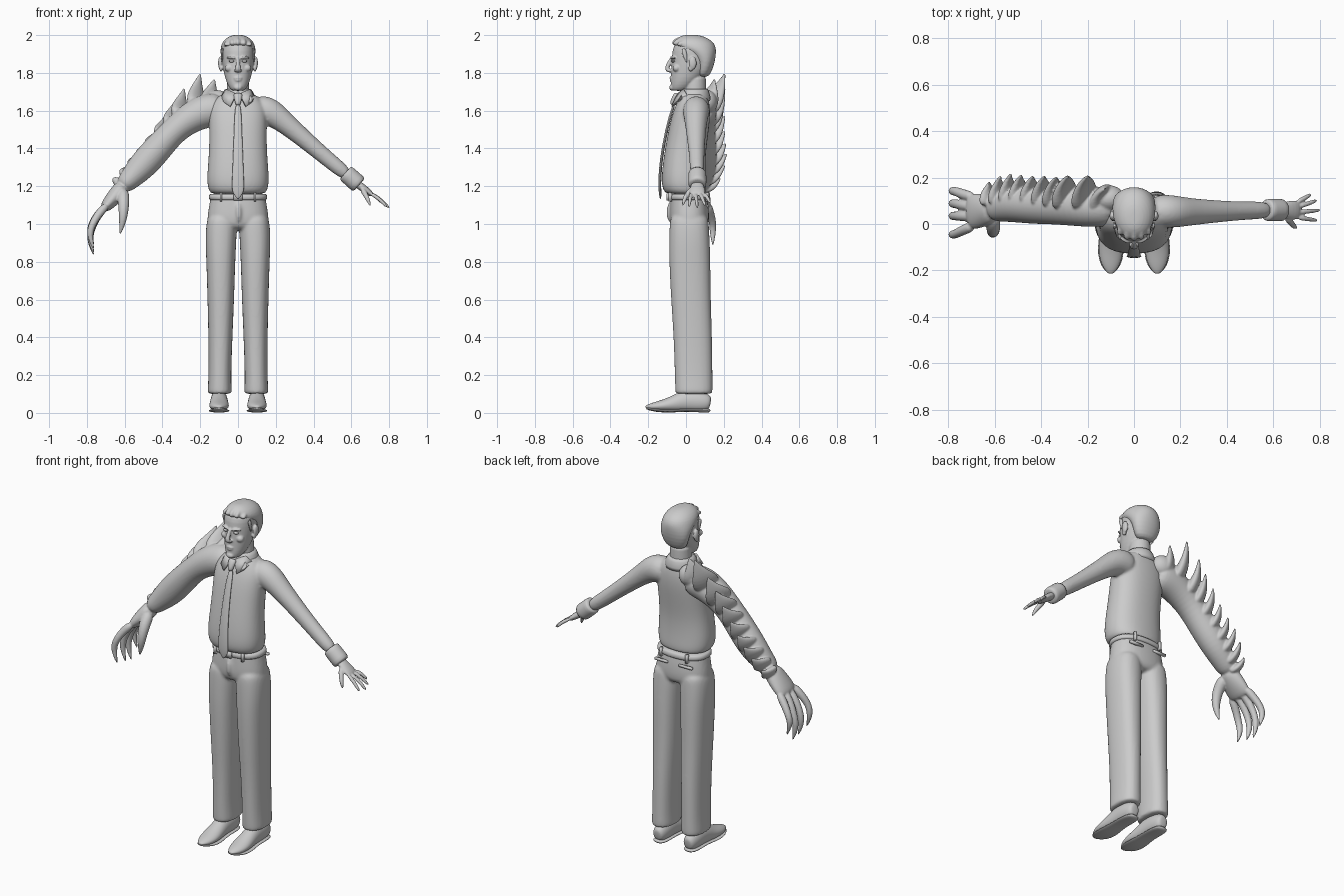
import bpy, bmesh
from math import cos, sin, pi
from mathutils import Vector as V

X, Y = V((1, 0, 0)), V((0, 1, 0))


def skin(bm, rings):
    rows = [[bm.verts.new(p) for p in r] for r in rings]
    n = len(rows[0])
    for a, b in zip(rows, rows[1:]):
        for i in range(n):
            bm.faces.new((a[i], a[(i + 1) % n], b[(i + 1) % n], b[i]))
    bm.faces.new(rows[0][::-1])
    bm.faces.new(rows[-1])


def spow(v, p):
    return (1 if v >= 0 else -1) * abs(v) ** p


def loft(bm, rows, cx=0.0, p=0.85, n=20):
    """Upright form; each row is z, half width, front y, back y, (centre x)."""
    rings = []
    for r in rows:
        z, rx, yf, yb = r[:4]
        c = cx + (r[4] if len(r) > 4 else 0)
        rings.append([(c + rx * spow(cos(2 * pi * i / n), p),
                       (yf + yb) / 2 + (yb - yf) / 2 * spow(sin(2 * pi * i / n), p), z) for i in range(n)])
    skin(bm, rings)


def tube(bm, pts, radii, side=Y, n=12, floor=None):
    """Swept form; each radius is a number or (along side, across side)."""
    pts, rings = [V(p) for p in pts], []
    for i, c in enumerate(pts):
        t = (pts[min(i + 1, len(pts) - 1)] - pts[max(i - 1, 0)]).normalized()
        s = (side - t * side.dot(t)).normalized()
        u = t.cross(s)
        a, b = radii[i] if isinstance(radii[i], tuple) else (radii[i], radii[i])
        ring = [c + s * a * cos(2 * pi * k / n) + u * b * sin(2 * pi * k / n) for k in range(n)]
        if floor is not None:
            for q in ring:
                q.z = max(q.z, floor)
        rings.append(ring)
    skin(bm, rings)


def ball(bm, c, r):
    vs = bmesh.ops.create_uvsphere(bm, u_segments=14, v_segments=8, radius=1)['verts']
    for v in vs:
        v.co = V((v.co.x * r[0] + c[0], v.co.y * r[1] + c[1], v.co.z * r[2] + c[2]))


def box(bm, c, size):
    vs = bmesh.ops.create_cube(bm, size=1)['verts']
    for v in vs:
        v.co = V([v.co[i] * size[i] + c[i] for i in range(3)])


def finish(name, bm, sub=1, voxel=0, soft=2):
    bmesh.ops.recalc_face_normals(bm, faces=bm.faces)
    for f in bm.faces:
        f.smooth = True
    me = bpy.data.meshes.new(name)
    bm.to_mesh(me)
    bm.free()
    ob = bpy.data.objects.new(name, me)
    bpy.context.collection.objects.link(ob)
    if sub:
        m = ob.modifiers.new("round", 'SUBSURF')
        m.levels = m.render_levels = sub
    if voxel:
        m = ob.modifiers.new("fuse", 'REMESH')
        m.mode, m.voxel_size, m.use_smooth_shade = 'VOXEL', voxel, True
        m = ob.modifiers.new("soften", 'SMOOTH')
        m.factor, m.iterations = 0.5, soft
    return ob


# Trousers: pelvis, two legs and a fly fold fused together
bm = bmesh.new()
loft(bm, [(1.165, .143, -.08, .105), (1.15, .145, -.083, .11), (1.08, .158, -.088, .122),
          (1.0, .168, -.09, .125), (.965, .15, -.06, .1)])
for s in (-1, 1):
    loft(bm, [(1.06, .07, -.08, .115, s * .085), (1.0, .083, -.088, .122, s * .087), (.9, .082, -.09, .127, s * .091),
              (.8, .077, -.09, .13, s * .091), (.6, .071, -.08, .132, s * .091), (.4, .064, -.066, .139, s * .093),
              (.2, .06, -.06, .141, s * .096), (.125, .064, -.058, .142, s * .097),
              (.105, .063, -.056, .14, s * .097), (.1, .055, -.05, .13, s * .097)])
tube(bm, [(.0, -.082, 1.12), (.004, -.09, 1.06), (.004, -.085, 1.01)], [.012, .018, .01])
finish("trousers", bm, 2, .009)

# Belt, loops, buckle and back pockets
bm = bmesh.new()
loft(bm, [(1.125, .15, -.09, .117), (1.13, .157, -.095, .123), (1.157, .155, -.093, .12), (1.162, .146, -.086, .114)], n=32)
finish("belt", bm)
bm = bmesh.new()
box(bm, (0, -.098, 1.143), (.05, .012, .036))
for s in (-1, 1):
    box(bm, (s * .09, -.083, 1.143), (.012, .018, .05))
    box(bm, (s * .085, .112, 1.143), (.012, .018, .05))
    box(bm, (s * .08, .115, 1.095), (.085, .016, .012))
finish("buckle_loops_pockets", bm, 0)

# Shoes: upper, sole, heel and laces
for s in (-1, 1):
    bm = bmesh.new()
    x = s * .1
    tube(bm, [(x, .13, .05), (x, .12, .052), (x, .07, .06), (x, 0, .065), (x, -.06, .048), (x, -.12, .038),
              (x, -.175, .033), (x, -.208, .032), (x, -.214, .032)],
         [(.02, .025), (.036, .045), (.046, .06), (.046, .062), (.05, .046), (.055, .032), (.042, .022), (.018, .01), (.008, .004)],
         X, 16, .016)
    finish("shoe_upper", bm, 2)
    bm = bmesh.new()
    tube(bm, [(x, .132, .012), (x, .09, .013), (x, .0, .016), (x, -.07, .01), (x, -.13, .011), (x, -.185, .018), (x, -.214, .027)],
         [(.03, .011), (.048, .012), (.045, .008), (.054, .009), (.059, .009), (.042, .009), (.012, .006)], X, 16, 0)
    box(bm, (x, .085, .013), (.08, .085, .026))
    for k in range(3):
        y, z = -.03 - k * .022, .111 - k * .013
        tube(bm, [(x - .03, y, z - .018), (x, y, z), (x + .03, y, z - .018)], [.005] * 3, n=8)
    finish("shoe_sole_and_laces", bm)

# Shirt: torso and the ordinary sleeve
bm = bmesh.new()
loft(bm, [(1.16, .135, -.095, .1), (1.165, .148, -.11, .106), (1.19, .162, -.128, .11), (1.25, .166, -.131, .105),
          (1.35, .157, -.12, .103), (1.45, .153, -.103, .115), (1.55, .156, -.083, .128), (1.62, .152, -.06, .128),
          (1.665, .12, -.038, .12), (1.695, .075, -.022, .105), (1.7, .05, -.015, .09)])
tube(bm, [(.07, .055, 1.60), (.14, .055, 1.605), (.19, .053, 1.582), (.25, .052, 1.535), (.4, .055, 1.407), (.5, .058, 1.323), (.59, .06, 1.25)],
     [.07, (.075, .084), (.07, .074), (.06, .058), (.045, .046), (.04, .042), (.038, .038)])
finish("shirt", bm, 2, .008, 3)

# Cuff
bm = bmesh.new()
A, B = V((.568, .06, 1.272)), V((.642, .06, 1.206))
tube(bm, [A.lerp(B, t) for t in (0, .04, .5, .96, 1)], [.04, .049, .048, .05, .038], n=20)
finish("cuff", bm)

# Ordinary hand
bm = bmesh.new()
tube(bm, [(.62, .06, 1.22), (.655, .06, 1.195), (.69, .06, 1.17), (.715, .06, 1.15)],
     [(.03, .022), (.038, .022), (.045, .018), (.04, .012)])
for y0, tip in ((.095, (.762, .128, 1.112)), (.073, (.788, .102, 1.096)), (.05, (.802, .06, 1.085)), (.028, (.79, .015, 1.09))):
    a, b = V((.70, y0, 1.163)), V(tip)
    tube(bm, [a, a.lerp(b, .5) + V((.005, 0, .006)), a.lerp(b, .9), b], [.0125, .011, .009, .004], n=8)
tube(bm, [(.655, .035, 1.19), (.675, .005, 1.155), (.69, -.012, 1.125), (.702, -.018, 1.093)], [.018, .015, .012, .004], n=8)
finish("hand", bm, 1, .0045)

# Mutated arm: muscle, back spikes, palm and clawed fingers fused together
bm = bmesh.new()
arm = [V(p) for p in ((-.07, .07, 1.61), (-.15, .075, 1.605), (-.23, .075, 1.578), (-.33, .075, 1.505), (-.42, .08, 1.405),
                      (-.50, .085, 1.315), (-.57, .075, 1.24), (-.62, .065, 1.19))]
tube(bm, arm, [.08, (.09, .095), (.088, .088), (.078, .07), (.082, .078), (.08, .08), (.066, .06), (.055, .045)], n=16)
ball(bm, (-.11, .11, 1.645), (.075, .06, .065))


def arm_at(x):
    for a, b in zip(arm, arm[1:]):
        if b.x <= x <= a.x:
            return a.lerp(b, (x - a.x) / (b.x - a.x))
    return arm[-1]


spikes = [(-.125, .15, 1.765), (-.2, .205, 1.795), (-.285, .205, 1.715), (-.335, .2, 1.645), (-.385, .205, 1.57),
          (-.435, .205, 1.49), (-.485, .21, 1.425), (-.53, .215, 1.37), (-.575, .205, 1.31), (-.622, .18, 1.24)]
for k, tip in enumerate(spikes):
    tip = V(tip)
    base = arm_at(tip.x - .012) + V((0, .015, .015))
    g = 1.15 if k < 3 else 1 - .03 * (k - 3)
    bend = V((-.012, .012, -.012)) * g
    tube(bm, [base, base.lerp(tip, .45) + bend, base.lerp(tip, .75) + bend * .7, tip, tip + V((0, .001, .004))],
         [(.08 * g, .04 * g), (.062 * g, .028 * g), (.028 * g, .014 * g), (.006, .005), (.003, .003)], V((.56, .42, -.56)), 10)
tube(bm, [(-.60, .065, 1.21), (-.64, .06, 1.16), (-.68, .055, 1.115), (-.715, .052, 1.075)],
     [(.055, .045), (.07, .045), (.08, .038), (.075, .026)], n=14)
for y0, y1, dz in ((.115, .142, .05), (.073, .088, .0), (.032, .035, .01), (-.008, -.045, .03)):
    tube(bm, [(-.69, y0, 1.105), (-.738, (y0 + y1) / 2, 1.055), (-.77, y1, .99 + dz * .4), (-.785, y1, .935 + dz * .7),
              (-.778, y1, .88 + dz), (-.762, y1, .83 + dz)], [.024, .023, .02, .019, .013, .003], n=10)
tube(bm, [(-.61, .04, 1.18), (-.605, -.015, 1.125), (-.606, -.038, 1.06), (-.612, -.038, 1.0), (-.626, -.03, .94)],
     [.036, .033, .027, .018, .003], n=10)
finish("mutated_arm", bm, 2, .0055)

# Head: skull, neck, nose, brow, lips, chin and ears fused together
bm = bmesh.new()
loft(bm, [(1.705, .025, -.07, -.01), (1.71, .038, -.078, .01), (1.735, .055, -.082, .045), (1.775, .07, -.08, .085),
          (1.82, .079, -.08, .12), (1.87, .086, -.076, .14), (1.92, .087, -.074, .145), (1.955, .08, -.06, .135),
          (1.98, .055, -.03, .1), (1.985, .03, -.01, .07)], p=.95)
loft(bm, [(1.62, .07, -.015, .11), (1.68, .062, -.015, .108), (1.74, .058, -.012, .106), (1.8, .06, .0, .11)], p=1)
tube(bm, [(0, -.07, 1.885), (0, -.085, 1.86), (0, -.102, 1.826), (0, -.1, 1.812), (0, -.08, 1.806)],
     [(.009, .01), (.01, .012), (.016, .013), (.018, .01), (.012, .006)], X, 10)
tube(bm, [(-.027, -.072, 1.77), (0, -.087, 1.776), (.027, -.072, 1.77)], [.004, .008, .004], n=8)
tube(bm, [(-.024, -.072, 1.763), (0, -.086, 1.76), (.024, -.072, 1.763)], [.004, .008, .004], n=8)
ball(bm, (0, -.074, 1.722), (.024, .016, .016))
for s in (-1, 1):
    tube(bm, [(s * .01, -.08, 1.876), (s * .035, -.077, 1.886), (s * .064, -.056, 1.878)], [.006, .008, .006], n=8)
    ball(bm, (s * .048, -.05, 1.825), (.024, .022, .02))
    ball(bm, (s * .012, -.088, 1.813), (.009, .01, .008))
    ball(bm, (s * .094, .035, 1.852), (.012, .022, .036))
    ball(bm, (s * .09, .025, 1.825), (.01, .014, .018))
finish("head", bm, 1, .0045)
bm = bmesh.new()
for s in (-1, 1):
    ball(bm, (s * .034, -.067, 1.862), (.015, .012, .007))
finish("eyes", bm, 0)

# Hair: swept cap with a combed front roll and sideburns
bm = bmesh.new()
loft(bm, [(1.775, .05, .06, .118), (1.81, .074, .055, .138), (1.86, .089, .055, .154), (1.905, .094, .01, .16),
          (1.93, .094, -.05, .16), (1.955, .088, -.066, .152), (1.98, .07, -.055, .125), (1.997, .04, -.025, .085),
          (2.001, .015, .0, .05)], p=.95)
for k in range(5):
    x = -.06 + k * .03
    h = 1.978 - x * x * 6
    tube(bm, [(x, -.066 + x * x * 7, 1.945), (x, -.062 + x * x * 5, h - .01), (x * .95, -.01, h + .008), (x * .8, .06, h + .004)],
         [.012, .017, .014, .01], X, 8)
for s in (-1, 1):
    tube(bm, [(s * .083, -.015, 1.935), (s * .086, -.005, 1.89), (s * .084, .005, 1.85)], [(.018, .009), (.014, .007), (.006, .004)], n=8)
finish("hair", bm, 1, .005)

# Collar band with two folded flaps
bm = bmesh.new()
loft(bm, [(1.655, .088, -.04, .125), (1.67, .09, -.042, .126), (1.7, .074, -.03, .118), (1.712, .066, -.022, .112)], p=1, n=24)
for s in (-1, 1):
    bm.faces.new([bm.verts.new(p) for p in ((s * .008, -.046, 1.688), (s * .06, -.012, 1.712), (s * .088, .01, 1.675),
                                            (s * .075, -.05, 1.645), (s * .042, -.074, 1.622))])
ob = finish("collar", bm, 0)
m = ob.modifiers.new("cloth", 'SOLIDIFY')
m.thickness, m.offset = .008, 0

# Tie with knot
bm = bmesh.new()
tube(bm, [(0, -.06, 1.64), (0, -.088, 1.56), (0, -.112, 1.45), (0, -.13, 1.35), (0, -.139, 1.25), (0, -.139, 1.19), (0, -.137, 1.165), (0, -.135, 1.13)],
     [(.015, .008), (.02, .008), (.024, .008), (.028, .008), (.032, .008), (.034, .008), (.03, .007), (.003, .004)], X)
tube(bm, [(0, -.045, 1.69), (0, -.054, 1.683), (0, -.068, 1.65), (0, -.072, 1.635), (0, -.07, 1.63)],
     [(.02, .01), (.026, .015), (.018, .015), (.014, .013), (.01, .006)], X)
finish("tie", bm)
